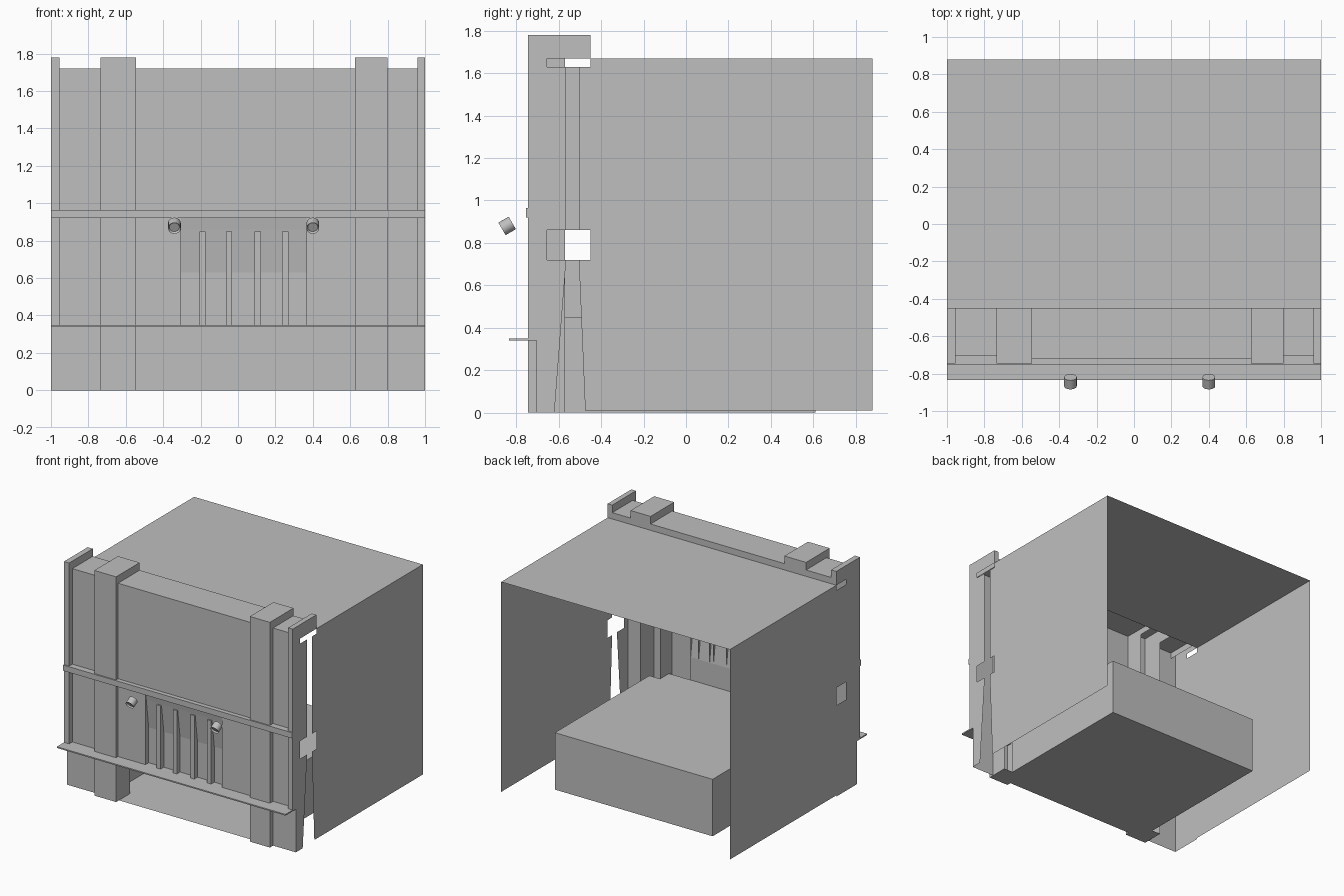
import bpy
import bmesh
from mathutils import Matrix, Vector

default_cube = bpy.data.objects.get("Cube")
if default_cube:
    bpy.data.objects.remove(default_cube, do_unlink=True)

# Single plain plaster colour
plaster = bpy.data.materials.new("light_grey_plaster")
plaster.use_nodes = True
GREY = (0.52, 0.52, 0.52, 1)
plaster.diffuse_color = GREY
plaster.node_tree.nodes["Principled BSDF"].inputs["Base Color"].default_value = GREY

# Shared dimensions
FRONT, WALL, WING, GLASS = -0.745, -0.72, -0.705, -0.68
PARAPET_BACK, COLUMN_BACK, BACK = -0.45, -0.57, 0.88
ROOF, PARAPET, CAP = 1.67, 1.72, 1.78
SILL, BAND_LOW, BAND_HIGH = 0.35, 0.92, 0.965
BOX_TOP = 0.45
LEFT_PIER, RIGHT_PIER = (0.625, 0.8), (-0.735, -0.545)
SIDES = {
    "left": Vector((1, 0, 0)), "right": Vector((-1, 0, 0)),
    "front": Vector((0, -1, 0)), "back": Vector((0, 1, 0)),
    "top": Vector((0, 0, 1)), "bottom": Vector((0, 0, -1)),
}


def finish(name, bm):
    """Turn a bmesh into a named, coloured object."""
    mesh = bpy.data.meshes.new(name)
    bm.to_mesh(mesh)
    bm.free()
    mesh.materials.append(plaster)
    obj = bpy.data.objects.new(name, mesh)
    bpy.context.collection.objects.link(obj)
    return obj


def box(name, xs, ys, zs, open_sides=()):
    """Box between limits, with the named sides left open."""
    bm = bmesh.new()
    bmesh.ops.create_cube(bm, size=1)
    removed = [f for f in bm.faces
               if any(f.normal.dot(SIDES[s]) > 0.9 for s in open_sides)]
    bmesh.ops.delete(bm, geom=removed, context="FACES")
    for v in bm.verts:
        v.co = [sum(lim) / 2 + c * (lim[1] - lim[0])
                for c, lim in zip(v.co, (xs, ys, zs))]
    return finish(name, bm)


def sweep(name, path, xs):
    """Sheet made by running a (y, z) path across x."""
    bm = bmesh.new()
    rows = [[bm.verts.new((x, y, z)) for y, z in path] for x in xs]
    for i in range(len(path) - 1):
        bm.faces.new((rows[0][i], rows[1][i], rows[1][i + 1], rows[0][i + 1]))
    return finish(name, bm)


def side_sheet(name, x, outlines):
    """Flat side wall made of (y, z) outlines."""
    bm = bmesh.new()
    for outline in outlines:
        face = bm.faces.new([bm.verts.new((x, y, z)) for y, z in outline])
        face.normal_update()
        if face.normal.x * x < 0:
            face.normal_flip()
    return finish(name, bm)


def rect(y0, y1, z0, z1):
    return [(y0, z0), (y1, z0), (y1, z1), (y0, z1)]


# Roof sheet
sweep("roof", [(PARAPET_BACK, ROOF), (BACK, ROOF)], (-1, 1))

# Left wall, split by a slot with two wider openings
SLOT_F, SLOT_B, NOTCH = -0.565, -0.505, -0.655
LOW, HIGH, SLOT_TOP = 0.72, 0.86, 1.63
side_sheet("left_wall", 1, [
    [(-0.475, 0.01), (BACK, 0.01), (BACK, ROOF), (PARAPET_BACK, ROOF),
     (PARAPET_BACK, SLOT_TOP), (SLOT_B, SLOT_TOP), (SLOT_B, HIGH),
     (PARAPET_BACK, HIGH), (PARAPET_BACK, LOW), (SLOT_B, LOW)],
    [(WING, 0), (-0.62, 0), (SLOT_F, LOW), (NOTCH, LOW), (NOTCH, HIGH),
     (SLOT_F, HIGH), (SLOT_F, SLOT_TOP), (NOTCH, SLOT_TOP),
     (NOTCH, ROOF), (WING, ROOF)],
])

# Right wall with two small openings
side_sheet("right_wall", -1, [
    rect(WING, COLUMN_BACK, 0, ROOF),
    rect(COLUMN_BACK, PARAPET_BACK, 0, LOW),
    rect(COLUMN_BACK, PARAPET_BACK, HIGH, SLOT_TOP),
    rect(PARAPET_BACK, BACK, 0.01, ROOF),
])

# Facade sheets that fold back over the parapet
parapet_fold = [(PARAPET_BACK, PARAPET), (PARAPET_BACK, ROOF)]
sweep("upper_facade", [(WALL, BAND_LOW), (WALL, PARAPET)] + parapet_fold,
      (RIGHT_PIER[1], LEFT_PIER[0]))
for side, xs in (("left", (LEFT_PIER[1], 1)), ("right", (-1, RIGHT_PIER[0]))):
    sweep(side + "_wing", [(WING, 0), (WING, PARAPET)] + parapet_fold, xs)

# Piers and edge posts
for side, xs in (("left", LEFT_PIER), ("right", RIGHT_PIER)):
    box(side + "_pier", xs, (FRONT, COLUMN_BACK), (0, CAP - 0.11), ["top", "back"])
    box(side + "_pier_cap", xs, (FRONT, PARAPET_BACK), (ROOF, CAP), ["bottom"])
for side, xs in (("left", (0.96, 1)), ("right", (-1, -0.955))):
    box(side + "_edge_post", xs, (FRONT, WING), (SILL, ROOF), ["top", "back"])
    box(side + "_edge_cap", xs, (FRONT, PARAPET_BACK), (ROOF, CAP), ["bottom"])

# Horizontal band and counter
box("facade_band", (-1, 1), (-0.755, WING), (BAND_LOW, BAND_HIGH))
box("counter", (-1, 1), (-0.835, WING), (SILL - 0.01, SILL))

# Shop front: flat panels, recessed panel and mullions
WINDOW = (-0.38, 0.435)
sweep("left_shop_panel", [(WALL, SILL), (WALL, BAND_LOW)], (WINDOW[1], LEFT_PIER[0]))
sweep("right_shop_panel", [(WALL, SILL), (WALL, BAND_LOW)], (RIGHT_PIER[1], WINDOW[0]))
sweep("recessed_panel", [(WALL, SILL), (GLASS, SILL), (GLASS, 0.63),
                         (-0.71, HIGH), (WALL, BAND_LOW)], WINDOW)
for centre in (-0.19, -0.048, 0.105, 0.252):
    box("mullion", (centre - 0.017, centre + 0.017), (WALL, GLASS),
        (SILL, HIGH - 0.01), ["back"])
for side, xs in (("left", (0.365, WINDOW[1])), ("right", (WINDOW[0], -0.305))):
    box(side + "_window_jamb", xs, (WALL, GLASS), (SILL, BAND_LOW), ["back"])

# Inner platform, open at the front, reaching forward between the piers
box("inner_platform", (-0.66, 0.72), (COLUMN_BACK, 0.61), (0, BOX_TOP), ["front"])
for name, y, z in (("platform_front_top", GLASS, BOX_TOP),
                   ("platform_front_floor", -0.71, 0)):
    sweep(name, [(y, z), (COLUMN_BACK, z)], (RIGHT_PIER[1], LEFT_PIER[0]))

# Spotlights, tilted downward with a recessed lens
aim = Vector((0, -0.86, -0.5)).to_track_quat("Z", "Y").to_matrix().to_4x4()
for side, x in (("left", 0.4), ("right", -0.34)):
    bm = bmesh.new()
    bmesh.ops.create_cone(bm, cap_ends=True, segments=16,
                          radius1=0.034, radius2=0.034, depth=0.056)
    bm.normal_update()
    lens = [f for f in bm.faces if f.normal.z > 0.9]
    bmesh.ops.inset_region(bm, faces=lens, thickness=0.007)
    bmesh.ops.translate(bm, verts=lens[0].verts, vec=(0, 0, -0.012))
    bm.transform(Matrix.Translation((x, -0.843, 0.88)) @ aim)
    lamp = finish(side + "_spotlight", bm)
    bpy.ops.object.select_all(action="DESELECT")
    lamp.select_set(True)
    bpy.context.view_layer.objects.active = lamp
    bpy.ops.object.shade_smooth_by_angle()
